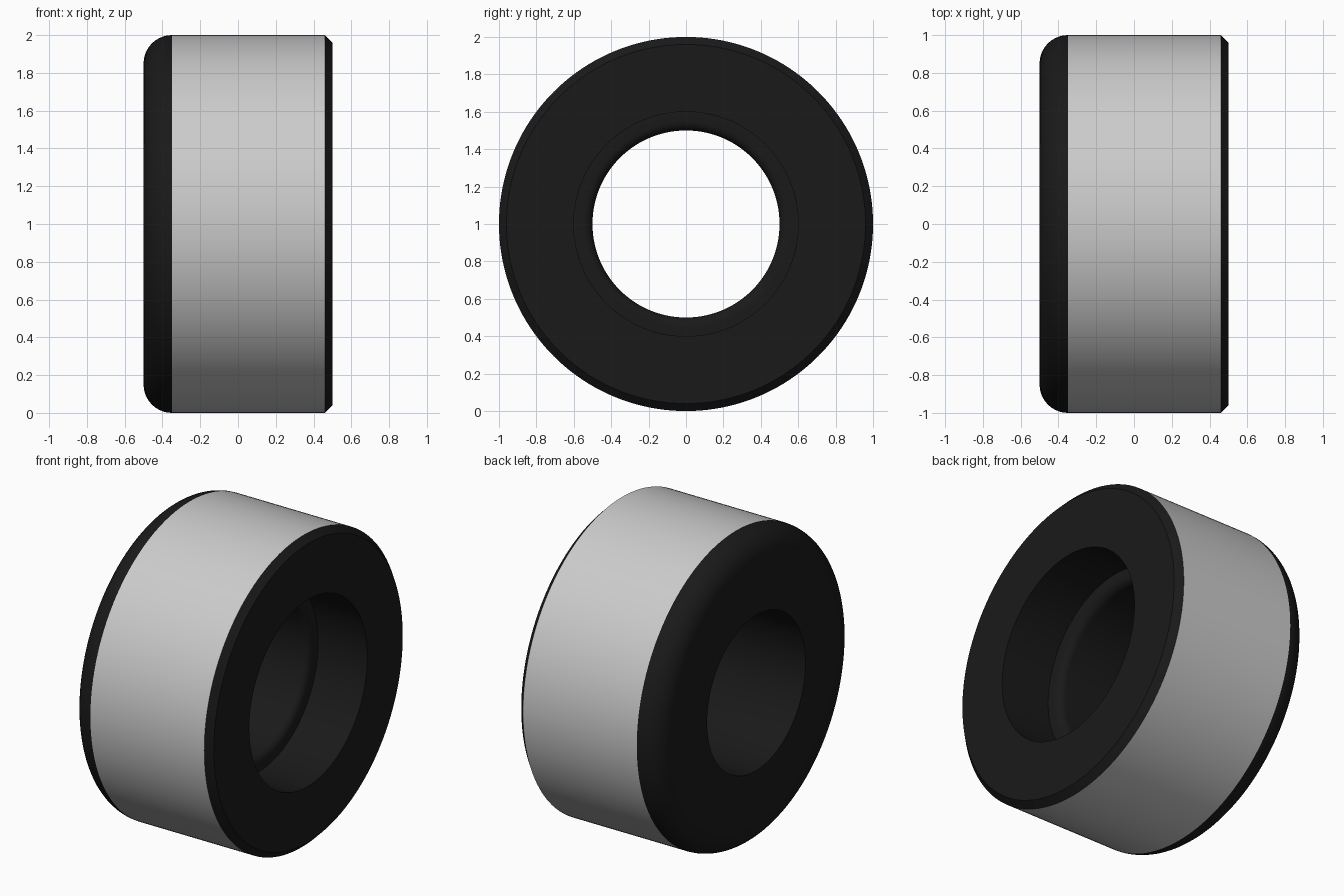
import bpy
import bmesh
from math import sin, cos, radians, tau

if "Cube" in bpy.data.objects:
    bpy.data.objects.remove(bpy.data.objects["Cube"])

SEGMENTS = 160
CENTRE_Z = 1.0


def arc(cx, cr, radius, start, end, steps=10):
    angles = [radians(start + (end - start) * i / steps) for i in range(steps + 1)]
    return [(cx + radius * cos(a), cr + radius * sin(a)) for a in angles]


def revolve(name, profile, material=None):
    """Turn an (x, radius) profile around the x axis."""
    bm = bmesh.new()
    rings = [[bm.verts.new((x, r * cos(tau * j / SEGMENTS), CENTRE_Z + r * sin(tau * j / SEGMENTS)))
              for j in range(SEGMENTS)] for x, r in profile]
    for a, b in zip(rings, rings[1:]):
        for j in range(SEGMENTS):
            k = (j + 1) % SEGMENTS
            bm.faces.new((a[j], b[j], b[k], a[k]))
    mesh = bpy.data.meshes.new(name)
    bm.to_mesh(mesh)
    bm.free()
    obj = bpy.data.objects.new(name, mesh)
    bpy.context.collection.objects.link(obj)
    if material:
        mesh.materials.append(material)
    bpy.ops.object.select_all(action='DESELECT')
    obj.select_set(True)
    bpy.context.view_layer.objects.active = obj
    bpy.ops.object.shade_smooth_by_angle(angle=radians(30))
    return obj


black = bpy.data.materials.new("black")
black.diffuse_color = (0.01, 0.01, 0.01, 1)
black.use_nodes = True
black.node_tree.nodes["Principled BSDF"].inputs["Base Color"].default_value = black.diffuse_color

# Ring body: rounded left shoulder, bore, rounded step, counterbore, chamfered right rim
body_profile = (
    arc(-0.35, 0.85, 0.15, 90, 180)
    + [(-0.5, 0.5)]
    + arc(0.10, 0.55, 0.05, -90, 0, 6)
    + [(0.15, 0.6), (0.5, 0.6), (0.5, 0.96), (0.46, 1.0)]
)
revolve("ring_body", body_profile, black)

# Grey outer contact surface
revolve("outer_band", [(0.46, 1.0), (-0.35, 1.0)])
